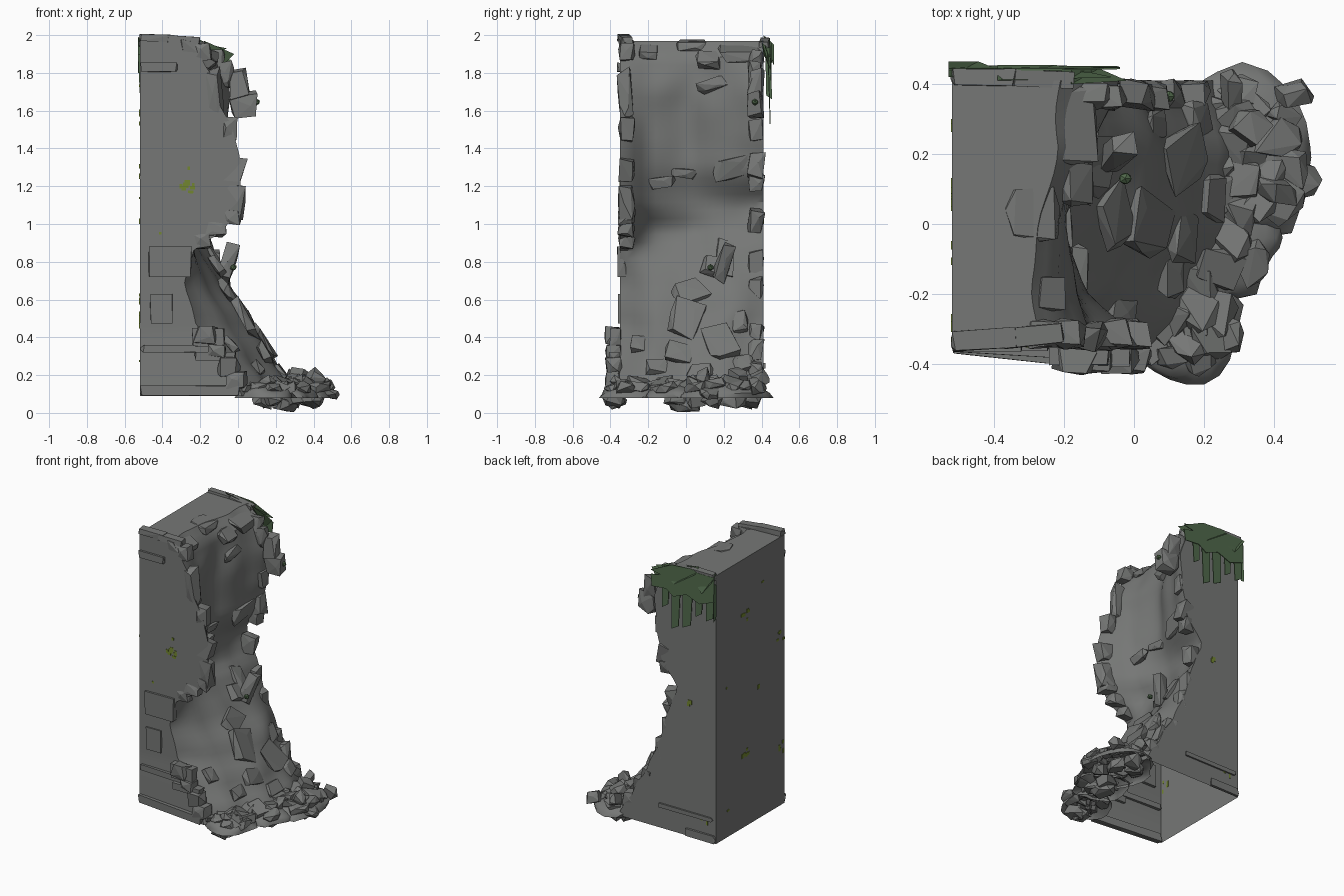
import bpy, bmesh, math, random
from mathutils import Vector, Matrix, Euler, noise

if "Cube" in bpy.data.objects:
    bpy.data.objects.remove(bpy.data.objects["Cube"])

random.seed(7)

def material(name, col):
    m = bpy.data.materials.new(name)
    m.diffuse_color = (*col, 1)
    m.use_nodes = True
    m.node_tree.nodes["Principled BSDF"].inputs["Base Color"].default_value = m.diffuse_color
    return m

STONE = material("grey stone", (0.18, 0.185, 0.18))
IVY = material("dark green ivy", (0.08, 0.14, 0.07))
MOSS = material("olive moss", (0.17, 0.24, 0.03))

def finish(bm, name, mat, angle=None, recalc=True):
    if recalc:
        bmesh.ops.recalc_face_normals(bm, faces=bm.faces)
    me = bpy.data.meshes.new(name)
    bm.to_mesh(me)
    bm.free()
    me.materials.append(mat)
    ob = bpy.data.objects.new(name, me)
    bpy.context.collection.objects.link(ob)
    if angle:
        bpy.ops.object.select_all(action='DESELECT')
        ob.select_set(True)
        bpy.context.view_layer.objects.active = ob
        bpy.ops.object.shade_smooth_by_angle(angle=math.radians(angle))
    return ob

def add_rock(bm, loc, size, rot=(0, 0, 0), rough=0.3):
    """Chipped block: hull of jittered box corners plus bulging points."""
    mat = Matrix.Translation(loc) @ Euler(rot).to_matrix().to_4x4()
    vs = []
    for sx in (-1, 1):
        for sy in (-1, 1):
            for sz in (-1, 1):
                p = Vector([s * d * .5 * (1 - random.uniform(0, rough) * k)
                            for s, d, k in zip((sx, sy, sz), size, (1.2, 1.2, .8))])
                vs.append(bm.verts.new(mat @ p))
    for ax in (0, 0, 1, 1):
        p = Vector([random.uniform(-.25, .25) * s for s in size])
        p[ax] = random.choice((-.5, .5)) * size[ax]
        vs.append(bm.verts.new(mat @ p))
    r = bmesh.ops.convex_hull(bm, input=vs)
    loose = {v for v in r["geom_interior"] + r["geom_unused"]
             if isinstance(v, bmesh.types.BMVert) and not v.link_faces}
    if loose:
        bmesh.ops.delete(bm, geom=list(loose), context='VERTS')

def rocks(name, specs, rough=0.3):
    bm = bmesh.new()
    for s in specs:
        add_rock(bm, s[0:3], s[3:6], s[6] if len(s) > 6 else (0, 0, 0), rough)
    bmesh.ops.dissolve_limit(bm, angle_limit=math.radians(5), verts=bm.verts, edges=bm.edges)
    return finish(bm, name, STONE)

# Broken side of the wall: x reach by height (rows) and depth (columns)
YS = (-.35, -.18, .02, .22, .41)
PROFILE = [
    (1.97, -.24, -.30, -.27, -.22, -.21), (1.88, -.18, -.22, -.20, -.14, -.11),
    (1.70, -.11, -.18, -.20, -.11, -.04), (1.50, -.03, -.17, -.21, -.12, -.06),
    (1.30, .01, -.14, -.21, -.14, -.09), (1.10, .01, -.16, -.25, -.22, -.22),
    (.97, -.08, -.24, -.27, -.22, -.17), (.86, -.23, -.24, -.20, -.15, -.13),
    (.68, -.29, -.17, -.08, -.04, -.07), (.48, -.22, -.07, .05, .07, .02),
    (.30, -.09, .05, .16, .18, .12), (.16, .00, .15, .25, .28, .20),
    (.09, .03, .18, .28, .31, .23)]

def lerp_table(t, xs, vals):
    for i in range(len(xs) - 1):
        if (xs[i] - t) * (xs[i + 1] - t) <= 1e-9:
            f = (t - xs[i]) / (xs[i + 1] - xs[i])
            f = f * .5 + (f * f * (3 - 2 * f)) * .5
            return vals[i] + (vals[i + 1] - vals[i]) * f
    return vals[-1]

ZS = [r[0] for r in PROFILE]

def reach(y, z):
    y = min(max(y, YS[0]), YS[-1])
    z = min(max(z, .09), 1.97)
    return lerp_table(y, YS, [lerp_table(z, ZS, [r[k + 1] for r in PROFILE]) for k in range(5)])

# Wall body, a hollow shell open underneath
LEFT, NY, NZ = -.52, 20, 44
bm = bmesh.new()
grid, back = [], []
for i in range(NZ + 1):
    z = .09 + 1.88 * i / NZ
    flare = .06 * max(0, (.42 - z) / .33)
    row = []
    for j in range(NY + 1):
        y = -.35 + .76 * j / NY
        x = reach(y, z) + .03 * noise.noise((y * 5, z * 5, 3.1))
        row.append(bm.verts.new((x, y - flare * (1 - j / NY), z)))
    grid.append(row)
    back.append((bm.verts.new((LEFT, -.35, z)), bm.verts.new((LEFT, .41, z))))
for i in range(NZ):
    for j in range(NY):
        bm.faces.new((grid[i][j], grid[i][j + 1], grid[i + 1][j + 1], grid[i + 1][j]))
    bm.faces.new((back[i][0], grid[i][0], grid[i + 1][0], back[i + 1][0]))
    bm.faces.new((grid[i][-1], back[i][1], back[i + 1][1], grid[i + 1][-1]))
    bm.faces.new((back[i][1], back[i][0], back[i + 1][0], back[i + 1][1]))
bm.faces.new([back[NZ][0]] + grid[NZ] + [back[NZ][1]])
finish(bm, "wall_body", STONE, 35, recalc=False)

# Ledge strips on the front and back faces, and the top trim
tilt = (0, 0, -.11)
rocks("ledge_strips", [
    (-.25, -.38, .118, .54, .04, .055, tilt), (-.30, -.36, .34, .44, .04, .04, (0, 0, -.06)),
    (-.16, -.375, .40, .18, .06, .10), (-.12, -.38, .30, .22, .06, .05),
    (-.42, -.352, 1.83, .20, .03, .05),
    (-.40, .415, .118, .24, .02, .055), (-.28, .412, .25, .44, .02, .03),
    (-.43, -.33, 1.985, .19, .06, .04, (0, .03, .07)), (-.29, -.32, 1.975, .18, .06, .04, (0, .06, .1)),
    (-.43, .42, 1.962, .19, .05, .05), (-.26, .415, 1.95, .18, .05, .05, (0, .12, -.05))], .12)

# Bricks set into the front face
rocks("front_bricks", [
    (-.36, -.34, .80, .23, .05, .17), (-.405, -.345, .55, .12, .03, .16)], .08)

# Blocks along the front broken edge: x, z, length, height
front = [(-.26, 1.94, .12, .06), (-.19, 1.91, .10, .09), (-.13, 1.68, .10, .27),
         (-.05, 1.50, .09, .13), (-.05, 1.29, .20, .12), (-.02, 1.12, .12, .18),
         (-.04, 1.04, .12, .08), (-.12, .97, .12, .07), (-.20, .91, .12, .08),
         (-.17, .41, .12, .10), (-.11, .33, .10, .07), (-.05, .25, .13, .11), (-.01, .17, .12, .1)]
rocks("front_edge_blocks", [(x, -.315 - .07 * (z < .5), z, l, .09, h * 1.1,
                             (random.uniform(-.1, .1), random.uniform(-.15, .15), random.uniform(-.1, .1)))
                            for x, z, l, h in front], .4)

# Blocks along the back broken edge
rear = [(-.14, 1.87, .14, .10), (-.08, 1.79, .12, .14), (.0, 1.74, .11, .16), (.04, 1.63, .16, .13),
        (-.08, 1.50, .08, .12), (-.11, 1.31, .12, .14), (-.12, 1.22, .10, .10),
        (-.17, 1.02, .12, .13), (-.13, .80, .09, .12), (-.07, .64, .07, .16),
        (.03, .42, .09, .10), (.09, .33, .10, .12), (.16, .22, .12, .1)]
rocks("back_edge_blocks", [(x, .37, z, l, .085, h * 1.1,
                            (random.uniform(-.15, .15), random.uniform(-.2, .2), random.uniform(-.15, .15)))
                           for x, z, l, h in rear], .4)

# Slabs lying on the hollow and the slope: y, z, width, height
slabs = [(-.14, 1.22, .17, .07), (-.02, 1.27, .15, .06), (.14, 1.74, .17, .07), (.25, 1.30, .22, .13),
         (.21, .82, .10, .25), (.15, .78, .14, .13), (.03, .64, .2, .16), (0, .50, .18, .26),
         (.19, .37, .17, .24), (-.02, .31, .2, .12), (.28, .48, .10, .14), (-.15, .24, .15, .10),
         (.3, .26, .12, .12), (.08, .22, .15, .10), (-.25, .36, .09, .1)]
specs = []
for y, z, w, h in slabs:
    slope = math.atan2(reach(y, z + .05) - reach(y, z - .05), .1)
    specs.append((reach(y, z) + .003, y, z, .05, w, h, (random.uniform(-.4, .4), slope, 0)))
rocks("slope_slabs", specs, .5)
rocks("jutting_slab", [(-.05, .2, .80, .08, .08, .22, (-.3, .3, 0))], .4)

# Slabs on the broken top rim
rocks("top_slabs", [(-.18, .29, 1.91, .17, .24, .06, (0, .4, .1)), (-.29, .03, 1.95, .16, .16, .05, (0, .15, 0)),
                    (-.17, .12, 1.87, .12, .14, .06, (0, .7, 0)), (-.24, -.2, 1.91, .1, .1, .05, (0, .5, 0))], .3)

# Rubble mounds at the foot: open domes covered in random chunks
MOUNDS = [(.31, .19, .22, .245, .09), (.15, -.29, .155, .17, .075), (.24, -.04, .17, .18, .075)]
for n, (cx, cy, rx, ry, rz) in enumerate(MOUNDS):
    bm = bmesh.new()
    bmesh.ops.create_icosphere(bm, subdivisions=3, radius=1)
    bmesh.ops.bisect_plane(bm, geom=bm.verts[:] + bm.edges[:] + bm.faces[:], plane_co=(0, 0, 0),
                           plane_no=(0, 0, -1), clear_outer=True)
    for v in bm.verts:
        k = 1 + .2 * noise.noise(v.co * 1.6 + Vector((n * 5, 0, 0)))
        v.co = Vector((cx + v.co.x * rx * k, cy + v.co.y * ry * k, .08 + v.co.z * rz * k))
    finish(bm, "rubble_mound_%d" % (n + 1), STONE, 40, recalc=False)

specs = []
for n, (cx, cy, rx, ry, rz) in enumerate(MOUNDS):
    count = (20, 15, 7)[n]
    for i in range(count):
        a, r = i * 2.4, math.sqrt((i + .5) / count) * .78
        x, y = cx + rx * r * math.cos(a), cy + ry * r * math.sin(a)
        z = .08 + rz * math.sqrt(max(0, 1 - r * r)) * .95
        s = random.uniform(.07, .13)
        specs.append((x, y, z, s * 1.2, s, s * .55,
                      (random.uniform(-.5, .5), random.uniform(-.5, .5), random.uniform(0, 3))))
# chunks hanging on the underside
for x, y in ((.22, .0), (.28, .05), (.36, .25), (.24, .3), (.13, -.37),
             (.28, -.06), (.4, .15), (.17, -.38), (.3, .36)):
    specs.append((x, y, .07, .12, .11, .08, (random.uniform(-.4, .4), .2, random.uniform(0, 3))))
specs += [(.46, .37, .14, .10, .07, .09, (.3, .4, .3)), (.28, .37, .17, .06, .14, .09, (.5, .3, .2)),
          (.25, -.01, .042, .13, .18, .08, (.1, .1, .4)), (.41, .1, .18, .11, .07, .1, (.4, .5, 0)),
          (.33, .28, .19, .1, .1, .09, (.3, .3, 1)), (.47, .12, .11, .13, .11, .06, (.1, .2, .5))]
rocks("rubble_chunks", specs, .5)

# Ivy: thin jagged sheets draped over the back top corner
def sheet(bm, pts, y, lean=0):
    vs = [bm.verts.new((x, y + lean * (1.97 - z), z)) for x, z in pts]
    f = bm.faces.new(vs)
    e = bmesh.ops.extrude_face_region(bm, geom=[f])["geom"]
    bmesh.ops.translate(bm, vec=(0, .005, 0), verts=[g for g in e if isinstance(g, bmesh.types.BMVert)])

bm = bmesh.new()
sheet(bm, [(-.53, 1.97), (-.40, 1.97), (-.36, 1.985), (-.20, 1.975), (-.04, 1.90), (-.12, 1.885),
           (-.04, 1.87), (-.05, 1.79), (-.16, 1.80), (-.22, 1.76), (-.32, 1.80), (-.42, 1.76), (-.53, 1.80)], .44, .04)
for x, w, top, bot in ((-.495, .07, 1.9, 1.65), (-.41, .06, 1.88, 1.66), (-.32, .08, 1.9, 1.56),
                       (-.23, .07, 1.88, 1.53), (-.15, .06, 1.9, 1.66)):
    sheet(bm, [(x - w / 2, top), (x + w / 2, top), (x + w * .4, bot), (x - w * .35, bot + .03)], .43, .03)
# leaves lying over the top edge, and one folded round the left corner
for x, z, l, y in ((-.53, 1.98, .17, .42), (-.39, 1.99, .33, .41), (-.18, 1.96, .16, .40)):
    vs = [bm.verts.new(p) for p in ((x, y, z + .01), (x + l, y + .01, z - .06),
                                    (x + l * .5, y + .045, z - .14), (x, y + .045, z - .03))]
    bm.faces.new((vs[0], vs[1], vs[2]))
    bm.faces.new((vs[0], vs[2], vs[3]))
bm.faces.new([bm.verts.new((-.532, y, z)) for y, z in ((.42, 1.91), (.45, 1.93), (.455, 1.66), (.425, 1.68))])
finish(bm, "ivy", IVY)

# Small ivy tufts on two of the blocks
bm = bmesh.new()
for c in ((.098, .365, 1.645), (-.025, .13, .77)):
    bmesh.ops.create_icosphere(bm, subdivisions=1, radius=1,
                               matrix=Matrix.Translation(c) @ Matrix.Diagonal((.02, .018, .018, 1)))
finish(bm, "ivy_tufts", IVY)

# Moss: tiny thin plates on the left, front and back faces
bm = bmesh.new()
def moss(center, axis, n):
    for _ in range(n):
        c = Vector(center)
        size = Vector([random.uniform(.012, .03) for _ in range(3)])
        for k in range(3):
            c[k] += random.uniform(-.04, .04) if k != axis else 0
        size[axis] = .004
        bmesh.ops.create_cube(bm, size=1, matrix=Matrix.Translation(c) @ Matrix.Diagonal((*size, 1)))
moss((-.27, -.351, 1.2), 1, 9)
moss((-.24, -.351, 1.27), 1, 1)
moss((-.44, -.351, .92), 1, 1)
for y, z, n in ((.08, 1.56, 5), (.08, .62, 5), (-.30, 1.27, 4), (-.30, .5, 4), (-.1, 1.0, 1),
                (.3, 1.1, 1), (-.1, 1.7, 1), (.3, .3, 1)):
    moss((-.521, y, z), 0, n)
for x, z in ((-.3, 1.0), (-.42, .2)):
    moss((x, .411, z), 1, 2)
finish(bm, "moss_patches", MOSS)
